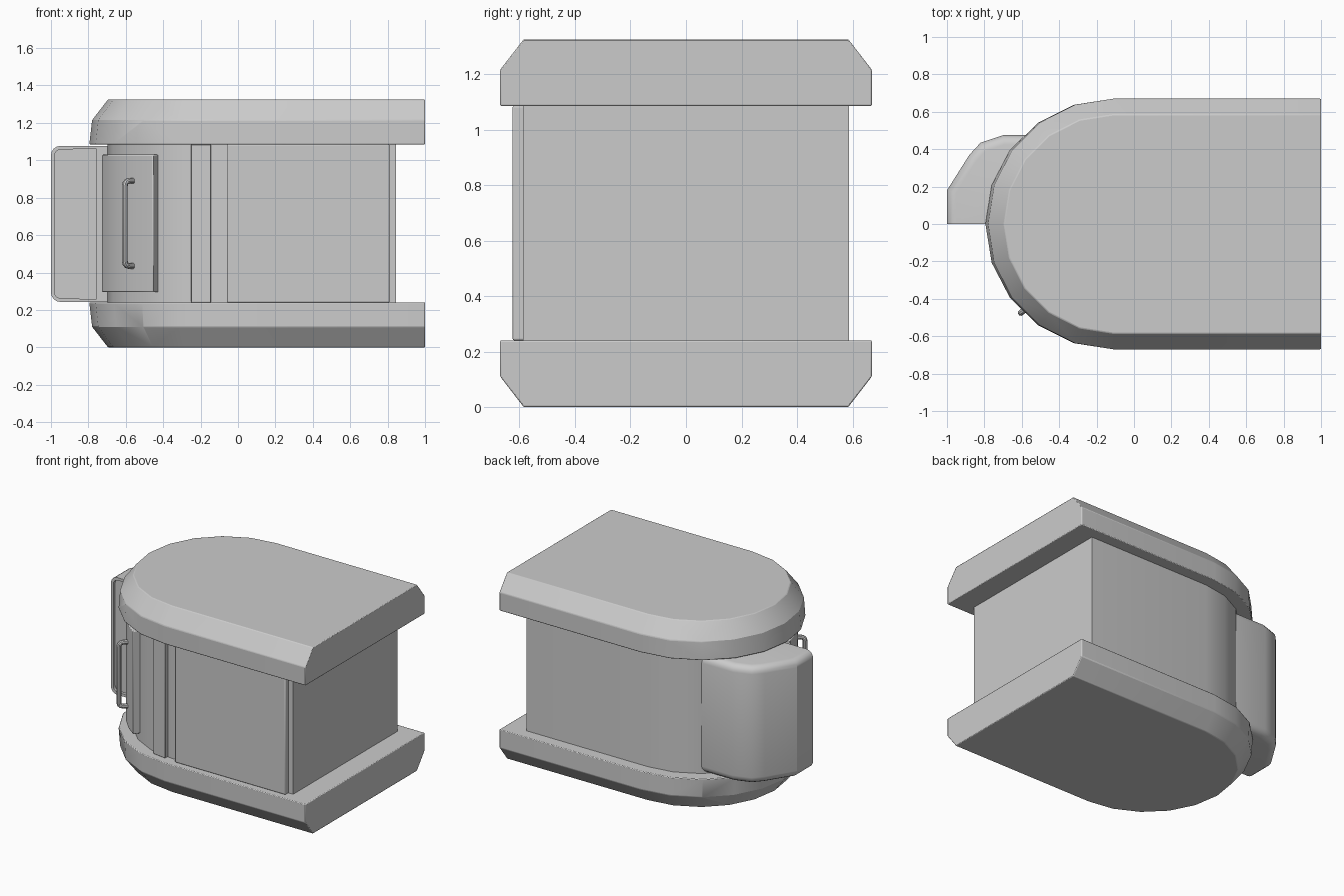
import bpy, bmesh, math

if "Cube" in bpy.data.objects:
    bpy.data.objects.remove(bpy.data.objects["Cube"])

CX = -0.11          # centre of the round nose
Z0, Z1 = 0.24, 1.085  # body bottom and top


def finish(name, bm, bevel=0.0):
    bmesh.ops.recalc_face_normals(bm, faces=bm.faces)
    me = bpy.data.meshes.new(name)
    bm.to_mesh(me)
    bm.free()
    ob = bpy.data.objects.new(name, me)
    bpy.context.collection.objects.link(ob)
    if bevel:
        m = ob.modifiers.new("bevel", 'BEVEL')
        m.width = bevel
        m.segments = 2
        m.limit_method = 'ANGLE'
        m.angle_limit = math.radians(35)
    for o in bpy.context.selected_objects:
        o.select_set(False)
    bpy.context.view_layer.objects.active = ob
    ob.select_set(True)
    bpy.ops.object.shade_smooth_by_angle(angle=math.radians(30))
    return ob


def loft(levels):
    """Stack outlines given as (points, z) and cap both ends."""
    bm = bmesh.new()
    rings = [[bm.verts.new((x, y, z)) for x, y in pts] for pts, z in levels]
    n = len(rings[0])
    for a, b in zip(rings, rings[1:]):
        for i in range(n):
            j = (i + 1) % n
            bm.faces.new((a[i], a[j], b[j], b[i]))
    bm.faces.new(rings[0])
    bm.faces.new(rings[-1])
    return bm


def arc(r, a0, a1, n, rx=None):
    out = []
    for i in range(n + 1):
        a = math.radians(a0 + (a1 - a0) * i / n)
        out.append((CX + (rx or r) * math.cos(a), r * math.sin(a)))
    return out


def bullet(r, back, rx=None):
    return [(back, r)] + arc(r, 90, 270, 10, rx) + [(back, -r)]


# Roof and base slabs, mirrored in height
for name, flip in (("base_slab", False), ("roof_slab", True)):
    rows = [(0.585, 0.585, 0.0), (0.67, 0.67, 0.11), (0.67, 0.685, 0.24)]
    levels = [(bullet(r, 1.0, rx), 1.325 - z if flip else z) for r, rx, z in rows]
    finish(name, loft(levels), 0.005)

# Main body
body = bullet(0.587, 0.845)
finish("body", loft([(body, Z0 - 0.02), (body, Z1 + 0.02)]))

# Flat side panel on the front
panel = [(-0.06, -0.57), (-0.06, -0.625), (0.81, -0.625), (0.81, -0.57)]
finish("side_panel", loft([(panel, Z0), (panel, Z1)]), 0.006)

# Raised door post where the straight side meets the nose
post = [(-0.145, -0.57), (-0.145, -0.612), (-0.25, -0.597), (-0.25, -0.55)]
finish("door_post", loft([(post, Z0), (post, Z1)]), 0.004)

# Curved door plate
plate = arc(0.632, 192, 237, 5) + arc(0.57, 237, 192, 5)
finish("door_plate", loft([(plate, 0.295), (plate, 1.03)]), 0.006)

# Bent tube handle
cu = bpy.data.curves.new("handle_path", 'CURVE')
cu.dimensions = '3D'
cu.bevel_depth = 0.016
cu.bevel_resolution = 3
cu.use_fill_caps = True
sp = cu.splines.new('POLY')
half = [(0.08, 0.455), (0.025, 0.455)]
half += [(0.025 - 0.025 * math.sin(a), 0.43 + 0.025 * math.cos(a))
         for a in (math.pi / 6, math.pi / 3, math.pi / 2)]
lower = 0.435
upper = 0.89
path = [(t, z - 0.455 + upper) for t, z in half]
path += [(t, 0.455 - z + lower) for t, z in reversed(half)]
sp.points.add(len(path) - 1)
for p, (t, z) in zip(sp.points, path):
    p.co = (-0.605 + t * 0.85, -0.475 + t * 0.75, z, 1)
tmp = bpy.data.objects.new("handle_path", cu)
bpy.context.collection.objects.link(tmp)
bpy.context.view_layer.update()
me = bpy.data.meshes.new_from_object(tmp.evaluated_get(bpy.context.evaluated_depsgraph_get()))
bm = bmesh.new()
bm.from_mesh(me)
bpy.data.objects.remove(tmp)
finish("door_handle", bm)

# Bulging side pod with rounded rim
pod = [(-0.68, 0.0), (-1.0, 0.0), (-1.0, 0.18), (-0.88, 0.37),
       (-0.82, 0.435), (-0.70, 0.475), (-0.43, 0.475)]
bm = loft([(pod, 0.243), (pod, 1.077)])
outer = [e for e in bm.edges
         if abs(e.verts[0].co.z - e.verts[1].co.z) < 1e-4
         and not all(v.co.y < 1e-4 for v in e.verts)
         and not all(v.co.x > -0.69 for v in e.verts)]
bmesh.ops.bevel(bm, geom=outer, offset=0.05, offset_type='OFFSET',
                segments=4, profile=0.5, affect='EDGES')
bmesh.ops.recalc_face_normals(bm, faces=bm.faces)
front = max((f for f in bm.faces if f.normal.y < -0.9), key=lambda f: f.calc_area())
# Recessed panel in the pod's front face
bmesh.ops.inset_region(bm, faces=[front], thickness=0.02)
for v in front.verts:
    v.co.x = min(v.co.x, -0.76)
inner = bmesh.ops.extrude_discrete_faces(bm, faces=[front])["faces"]
bmesh.ops.translate(bm, verts=list({v for f in inner for v in f.verts}), vec=(0, 0.02, 0))
finish("side_pod", bm)
